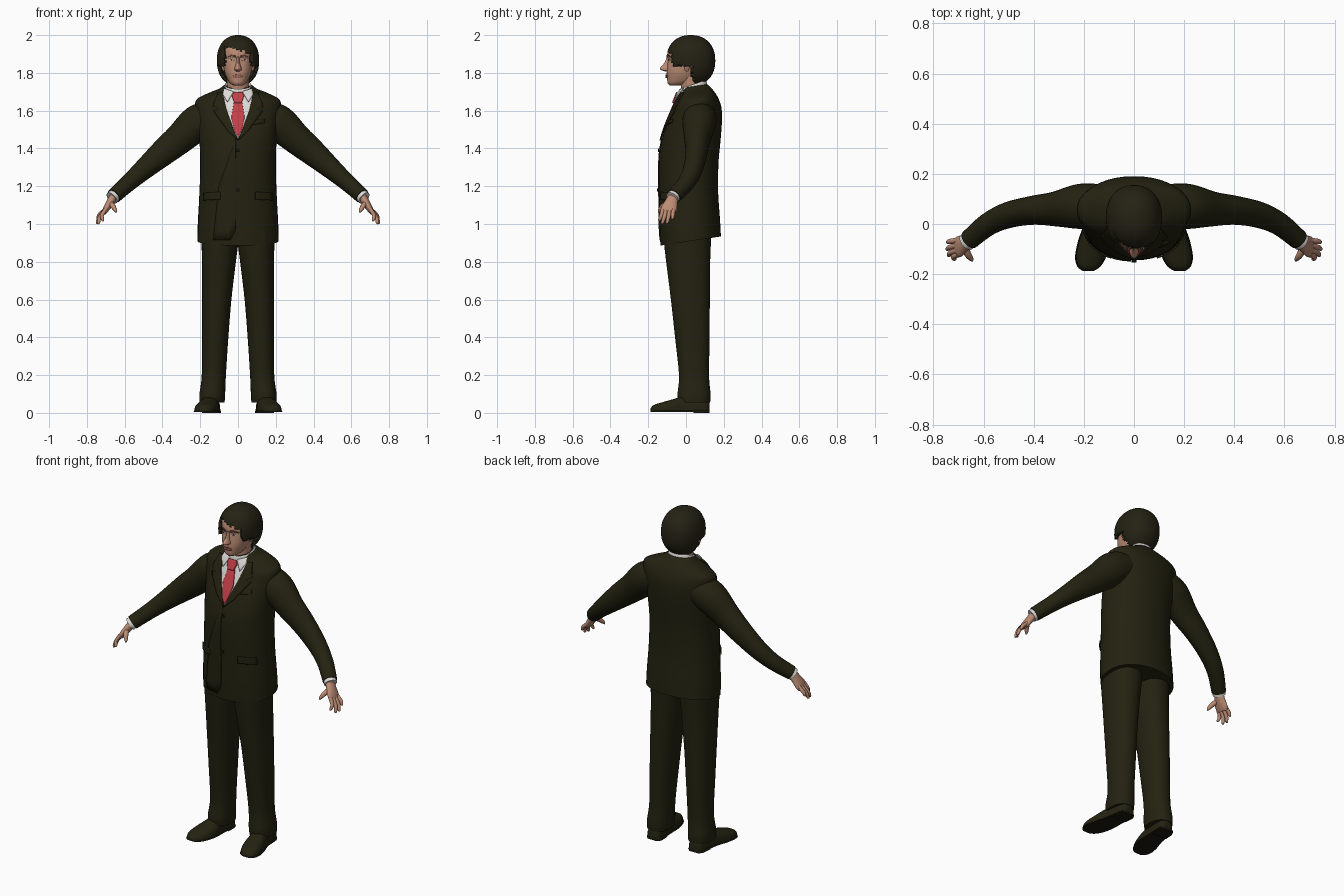
import bpy, bmesh, math, random
from mathutils import Vector
from mathutils.bvhtree import BVHTree

random.seed(4)
if "Cube" in bpy.data.objects:
    bpy.data.objects.remove(bpy.data.objects["Cube"])


def material(name, r, g, b):
    mat = bpy.data.materials.new(name)
    mat.use_nodes = True
    mat.diffuse_color = (r, g, b, 1)
    shader = next(n for n in mat.node_tree.nodes if n.type == "BSDF_PRINCIPLED")
    shader.inputs["Base Color"].default_value = (r, g, b, 1)
    shader.inputs["Roughness"].default_value = 0.8
    return mat


SUIT = material("dark olive cloth", 0.017, 0.016, 0.0055)
HAIR = material("dark brown hair", 0.018, 0.016, 0.007)
SOLE = material("black sole", 0.01, 0.009, 0.004)
SKIN = material("skin", 0.5, 0.26, 0.175)
LIPS = material("lips", 0.4, 0.16, 0.12)
BROW = material("brown brow", 0.13, 0.06, 0.035)
SHIRT = material("white shirt", 0.72, 0.7, 0.67)
TIE = material("red tie", 0.55, 0.05, 0.065)
SIDES = (("left", 1), ("right", -1))


def finish(name, bm, mat, thickness=0, offset=0):
    bmesh.ops.recalc_face_normals(bm, faces=bm.faces)
    mesh = bpy.data.meshes.new(name)
    bm.to_mesh(mesh)
    bm.free()
    mesh.materials.append(mat)
    mesh.shade_smooth()
    mesh.set_sharp_from_angle(angle=math.radians(50))
    obj = bpy.data.objects.new(name, mesh)
    bpy.context.scene.collection.objects.link(obj)
    if thickness:
        mod = obj.modifiers.new("thickness", "SOLIDIFY")
        mod.thickness, mod.offset = thickness, offset
    return obj


def smooth_rows(rows, steps=4):
    """Pass a smooth curve through rows of numbers."""
    out = []
    for i in range(len(rows) - 1):
        quad = [rows[min(max(i + k, 0), len(rows) - 1)] for k in (-1, 0, 1, 2)]
        for j in range(steps):
            t = j / steps
            out.append([b + t * ((c - a) + t * ((2 * a - 5 * b + 4 * c - d)
                        + t * (3 * b - a - 3 * c + d))) / 2 for a, b, c, d in zip(*quad)])
    return out + [list(rows[-1])]


def loft(name, rings, mat, side=1, caps=True):
    bm = bmesh.new()
    rows = [[bm.verts.new((x * side, y, z)) for x, y, z in ring] for ring in rings]
    for low, high in zip(rows, rows[1:]):
        for i in range(len(low)):
            bm.faces.new((low[i - 1], low[i], high[i], high[i - 1]))
    if caps:
        bm.faces.new(rows[0])
        bm.faces.new(rows[-1])
    return finish(name, bm, mat)


def circle(count, power=2.0):
    """Points of a rounded square outline of unit radius."""
    for i in range(count):
        a = math.tau * i / count
        yield [math.copysign(abs(f) ** (2 / power), f) for f in (math.cos(a), math.sin(a))]


def stack(name, rows, mat, side=1, power=2.2, tilt=0, cx=None, caps=True):
    """Level sections: height, half width, front y, back y, centre x."""
    rings = []
    for z, w, front, back, mid in smooth_rows([tuple(r) + (0,) * (5 - len(r)) for r in rows]):
        half = (back - front) / 2
        rings.append([(mid + w * c, front + half * (1 + s), z + tilt * half * s)
                      for c, s in circle(40, power)])
    return loft(name, rings, mat, side, caps)


def tube(name, path, mat, side=1, count=20):
    """Sections along a path: x, y, z, radius along y, other radius."""
    path = smooth_rows([tuple(p) + (p[3],) * (5 - len(p)) for p in path])
    spots = [Vector(p[:3]) for p in path]
    rings = []
    for i, p in enumerate(path):
        along = (spots[min(i + 1, len(path) - 1)] - spots[max(i - 1, 0)]).normalized()
        wide = Vector((0, 1, 0))
        wide = (wide - along * wide.dot(along)).normalized()
        thin = along.cross(wide)
        rings.append([spots[i] + wide * c * p[3] + thin * s * p[4] for c, s in circle(count)])
    return loft(name, rings, mat, side)


def plate(name, body, outline, mat, lift=0.004, side=1, thickness=0.006):
    """Thin cut-out laid on the front of a body."""
    tree = BVHTree.FromObject(body, bpy.context.evaluated_depsgraph_get())
    bm = bmesh.new()
    bm.faces.new([bm.verts.new((x * side, 0, z)) for x, z in outline])
    bmesh.ops.triangulate(bm, faces=bm.faces)
    bmesh.ops.subdivide_edges(bm, edges=bm.edges, cuts=5, use_grid_fill=True)
    for v in bm.verts:
        hit = tree.ray_cast(Vector((v.co.x, -1, v.co.z)), Vector((0, 1, 0)))
        if hit[0] is None:
            hit = tree.find_nearest(Vector((v.co.x, -0.05, v.co.z)))
        normal = hit[1] if hit[1].y < 0 else -hit[1]
        v.co = hit[0] + normal * lift
    return finish(name, bm, mat, thickness)


def both(points):
    """Complete a half outline by reflecting it."""
    return points + [(-x, z) for x, z in reversed(points) if x]


# Jacket body
jacket = stack("jacket", [
    (0.91, 0.215, -0.135, 0.185), (1.0, 0.213, -0.14, 0.18), (1.15, 0.205, -0.142, 0.17),
    (1.3, 0.2, -0.145, 0.172), (1.42, 0.203, -0.138, 0.183), (1.52, 0.212, -0.113, 0.19),
    (1.6, 0.222, -0.08, 0.187), (1.655, 0.222, -0.055, 0.168), (1.69, 0.16, -0.04, 0.147),
    (1.712, 0.105, -0.03, 0.13), (1.73, 0.08, -0.02, 0.112)], SUIT, tilt=0.15)

# Shirt front, tie and jacket trim
plate("shirt_front", jacket, both([(0, 1.45), (0.022, 1.49), (0.06, 1.6), (0.08, 1.68),
                                   (0.07, 1.705)]), SHIRT, 0.002)
plate("tie", jacket, both([(0, 1.46), (0.018, 1.49), (0.035, 1.56), (0.02, 1.65)]), TIE, 0.008)
plate("tie_knot", jacket, both([(0.018, 1.635), (0.031, 1.67), (0.024, 1.69)]), TIE, 0.015,
      thickness=0.009)
plate("front_edge", jacket, [(-0.012, 1.45), (-0.012, 0.97), (-0.04, 0.915), (-0.13, 0.915),
                             (-0.1, 1.2)], SUIT, 0.002)
plate("breast_pocket", jacket, [(0.075, 1.525), (0.14, 1.535), (0.14, 1.555), (0.075, 1.545)],
      SUIT, 0.003)
for z in (1.39, 1.18):
    plate("button", jacket, [(c * 0.009, z + s * 0.009) for c, s in circle(10)], SOLE, 0.007)
for label, s in SIDES:
    plate(label + "_lapel", jacket, [(0, 1.44), (0.06, 1.5), (0.125, 1.59), (0.1, 1.605),
          (0.13, 1.625), (0.105, 1.69), (0.08, 1.69), (0.06, 1.6), (0.02, 1.49)],
          SUIT, 0.007, s, 0.009)
    plate(label + "_pocket_flap", jacket, [(0.09, 1.17), (0.175, 1.165), (0.178, 1.125),
          (0.09, 1.13)], SUIT, 0.005, s)
    plate(label + "_shirt_collar_point", jacket, [(0.022, 1.695), (0.055, 1.64), (0.078, 1.68),
          (0.07, 1.71)], SHIRT, 0.012, s)

# Neck and shirt collar
stack("neck", [(1.66, 0.06, -0.02, 0.09), (1.72, 0.057, -0.025, 0.085),
               (1.8, 0.06, -0.04, 0.09)], SKIN)
stack("shirt_collar", [(1.68, 0.082, -0.045, 0.118), (1.715, 0.076, -0.04, 0.112),
                       (1.738, 0.069, -0.034, 0.104), (1.72, 0.06, -0.028, 0.095)],
      SHIRT, tilt=0.33, caps=False)

# Head and face
head = stack("head", [
    (1.732, 0.022, -0.085, -0.03), (1.745, 0.042, -0.097, 0.02), (1.77, 0.058, -0.1, 0.06),
    (1.8, 0.07, -0.102, 0.08), (1.84, 0.077, -0.099, 0.1), (1.875, 0.079, -0.095, 0.115),
    (1.89, 0.081, -0.1, 0.12), (1.92, 0.081, -0.095, 0.12), (1.95, 0.074, -0.078, 0.11),
    (1.975, 0.045, -0.045, 0.075)], SKIN)
stack("nose", [(1.885, 0.008, -0.1, -0.07), (1.85, 0.011, -0.117, -0.07),
               (1.825, 0.018, -0.137, -0.07), (1.815, 0.018, -0.132, -0.07),
               (1.808, 0.01, -0.112, -0.07)], SKIN, power=1.8)
for half, z in (("upper", 1.786), ("lower", 1.779)):
    plate(half + "_lip", head, [(c * 0.026, z + s * 0.005) for c, s in circle(12)], LIPS, 0.004)
for label, s in SIDES:
    plate(label + "_brow", head, [(0.014, 1.884), (0.035, 1.89), (0.056, 1.883), (0.035, 1.897),
          (0.014, 1.892)], BROW, 0.002, s)
    plate(label + "_eye", head, [(0.033 + c * 0.014, 1.868 + k * 0.005) for c, k in circle(12)],
          SHIRT, 0.001, s, 0.002)
    plate(label + "_iris", head, [(0.033 + c * 0.006, 1.868 + k * 0.005) for c, k in circle(10)],
          BROW, 0.003, s, 0.002)
    tube(label + "_ear", [(0.07, 0.01, 1.86, 0.012, 0.006), (0.082, 0.008, 1.845, 0.018, 0.009),
         (0.075, 0.002, 1.81, 0.008, 0.006)], SKIN, s)

# Hair: a rounded shell with the ragged face opening cut away
bm = bmesh.new()
bmesh.ops.create_uvsphere(bm, u_segments=72, v_segments=48, radius=1)
for v in bm.verts:
    x, y, z = (math.copysign(abs(f) ** 0.9, f) for f in v.co)
    v.co = (x * 0.112, 0.025 + y * 0.13, 1.865 + z * 0.135)


def is_open(p):
    ragged = random.uniform(-0.006, 0.006)
    if p.z < 1.835 + ragged:
        return p.y < 0.03 + ragged + max(0, 1.79 - p.z) * 0.4
    return p.y < -0.02 and abs(p.x) < 0.078 + ragged and p.z < 1.925 - 0.28 * p.x + ragged


bmesh.ops.delete(bm, geom=[f for f in bm.faces if is_open(f.calc_center_median())],
                 context="FACES")
finish("hair", bm, HAIR, 0.018, -1)

shoe_rows = [(0.125, 0.138, 0.026, 0.055), (0.1, 0.139, 0.045, 0.075), (0, 0.148, 0.05, 0.09),
             (-0.07, 0.16, 0.06, 0.072), (-0.13, 0.173, 0.058, 0.055),
             (-0.17, 0.18, 0.042, 0.042), (-0.188, 0.183, 0.016, 0.025)]


def shoe_part(name, rows, mat, side, base, grow=0, height=None):
    rings = [[(mid + (w + grow) * c, y, base + (height or h - base) * max(0, s))
              for c, s in circle(28, 2.6)] for y, mid, w, h in smooth_rows(rows)]
    loft(name, rings, mat, side)


for label, s in SIDES:
    # Sleeve, cuff and hand
    tube(label + "_sleeve", [
        (0.14, 0.075, 1.57, 0.085), (0.215, 0.07, 1.535, 0.09, 0.095),
        (0.31, 0.06, 1.45, 0.07, 0.081), (0.4, 0.055, 1.375, 0.058, 0.07),
        (0.5, 0.036, 1.288, 0.052, 0.055), (0.58, 0, 1.217, 0.046, 0.045),
        (0.657, -0.063, 1.148, 0.04)], SUIT, s, 28)
    tube(label + "_cuff", [(0.64, -0.05, 1.163, 0.034), (0.668, -0.072, 1.137, 0.036)], SHIRT, s)
    tube(label + "_palm", [
        (0.655, -0.065, 1.15, 0.026, 0.022), (0.676, -0.078, 1.115, 0.034, 0.021),
        (0.698, -0.09, 1.08, 0.043, 0.017), (0.71, -0.095, 1.058, 0.036, 0.011)], SKIN, s)
    fingers = {"index": (-0.122, 0.716, -0.14, 1.015), "middle": (-0.104, 0.738, -0.125, 1.0),
               "ring": (-0.085, 0.744, -0.1, 1.002), "little": (-0.066, 0.742, -0.072, 1.025)}
    for finger, (root, x, y, z) in fingers.items():
        tube(f"{label}_{finger}_finger", [
            (0.7, root, 1.08, 0.011), ((0.724 + x) / 2, (root + y) / 2, (1.075 + z) / 2, 0.0105),
            (x, y, z + 0.006, 0.008), (x, y, z, 0.003)], SKIN, s, 10)
    tube(label + "_thumb", [(0.68, -0.085, 1.115, 0.015), (0.663, -0.12, 1.095, 0.014),
         (0.65, -0.138, 1.075, 0.01), (0.645, -0.146, 1.062, 0.004)], SKIN, s, 10)

    # Trouser leg
    stack(label + "_trouser_leg", [
        (0.055, 0.066, -0.04, 0.128, 0.137), (0.1, 0.068, -0.045, 0.13, 0.136),
        (0.2, 0.064, -0.037, 0.122, 0.128), (0.4, 0.07, -0.058, 0.125, 0.121),
        (0.6, 0.078, -0.08, 0.126, 0.113), (0.8, 0.09, -0.105, 0.128, 0.101),
        (0.9, 0.097, -0.116, 0.132, 0.096), (0.97, 0.098, -0.118, 0.135, 0.097)], SUIT, s)

    # Shoe, sole and heel
    shoe_part(label + "_shoe", shoe_rows, SUIT, s, 0.01)
    shoe_part(label + "_sole", shoe_rows, SOLE, s, 0.006, 0.004, 0.012)
    shoe_part(label + "_heel", shoe_rows[:2] + [(0.04, 0.143, 0.046, 0.08)], SOLE, s, 0, 0.003, 0.015)
